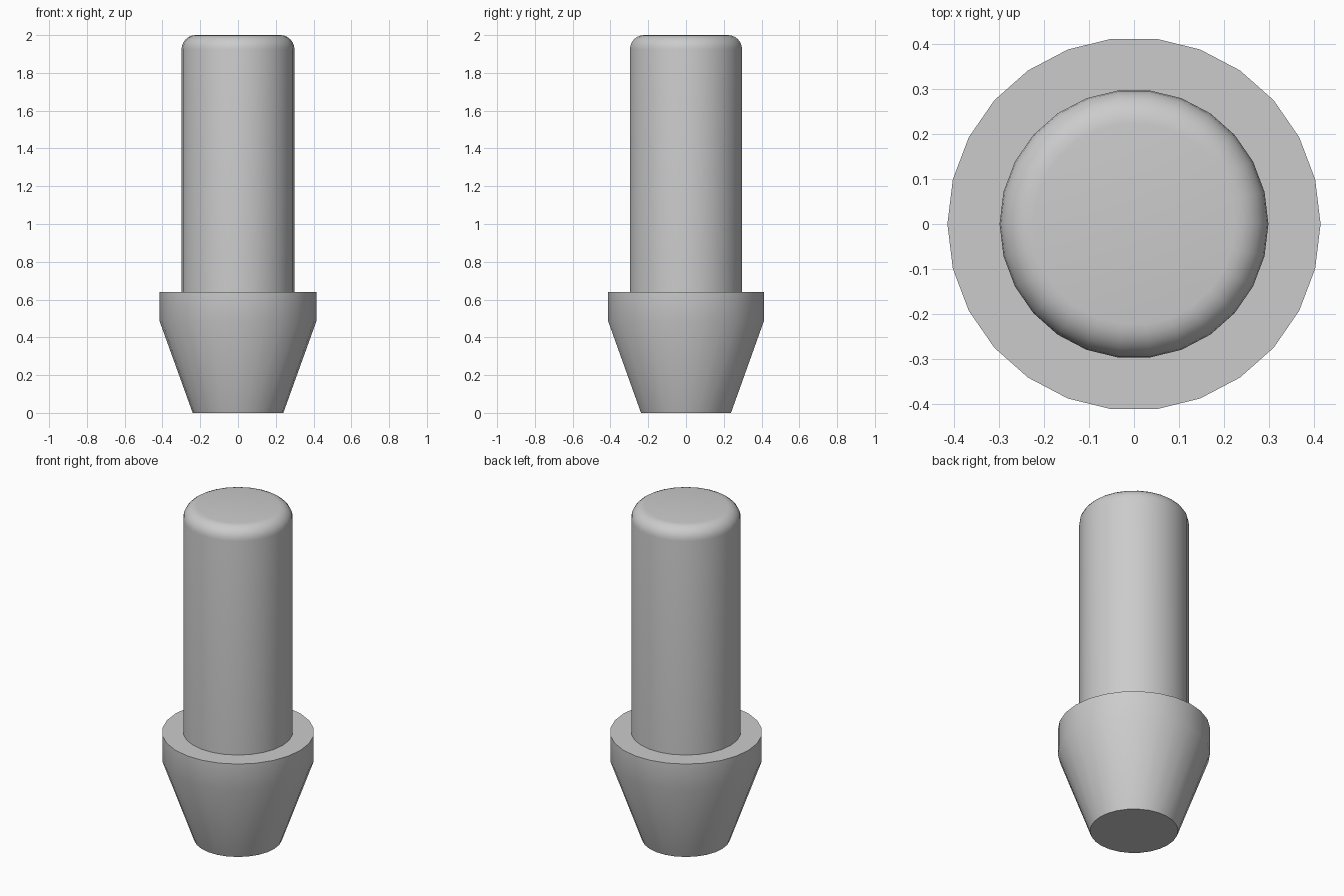
import bpy
import bmesh
import math

cube = bpy.data.objects.get("Cube")
if cube:
    bpy.data.objects.remove(cube, do_unlink=True)

SIDES = 26

# Plain grey finish
grey = bpy.data.materials.new("plain grey")
grey.use_nodes = True
colour = (0.6, 0.6, 0.6, 1.0)
grey.diffuse_color = colour
grey.node_tree.nodes["Principled BSDF"].inputs["Base Color"].default_value = colour

# Half profile (radius, height): tapered foot, collar, shaft, rounded tip
fillet = 0.075
shaft_radius = 0.299
profile = [(0.24, 0), (0.415, 0.485), (0.415, 0.64), (shaft_radius, 0.64)]
for i in range(7):
    a = math.radians(15 * i)
    profile.append((shaft_radius - fillet + fillet * math.cos(a),
                    2 - fillet + fillet * math.sin(a)))

# Turn the profile into a closed solid
bm = bmesh.new()
rings = []
for r, z in profile:
    rings.append([bm.verts.new((r * math.cos(math.tau * k / SIDES),
                                r * math.sin(math.tau * k / SIDES), z))
                  for k in range(SIDES)])
for low, high in zip(rings, rings[1:]):
    for k in range(SIDES):
        n = (k + 1) % SIDES
        bm.faces.new((low[k], low[n], high[n], high[k]))
bm.faces.new(rings[0][::-1])
bm.faces.new(rings[-1])

mesh = bpy.data.meshes.new("locating_pin")
bm.to_mesh(mesh)
bm.free()
mesh.materials.append(grey)
pin = bpy.data.objects.new("locating_pin", mesh)
bpy.context.collection.objects.link(pin)

# Smooth sides with crisp rims
bpy.ops.object.select_all(action="DESELECT")
pin.select_set(True)
bpy.context.view_layer.objects.active = pin
bpy.ops.object.shade_smooth_by_angle(angle=math.radians(30))
